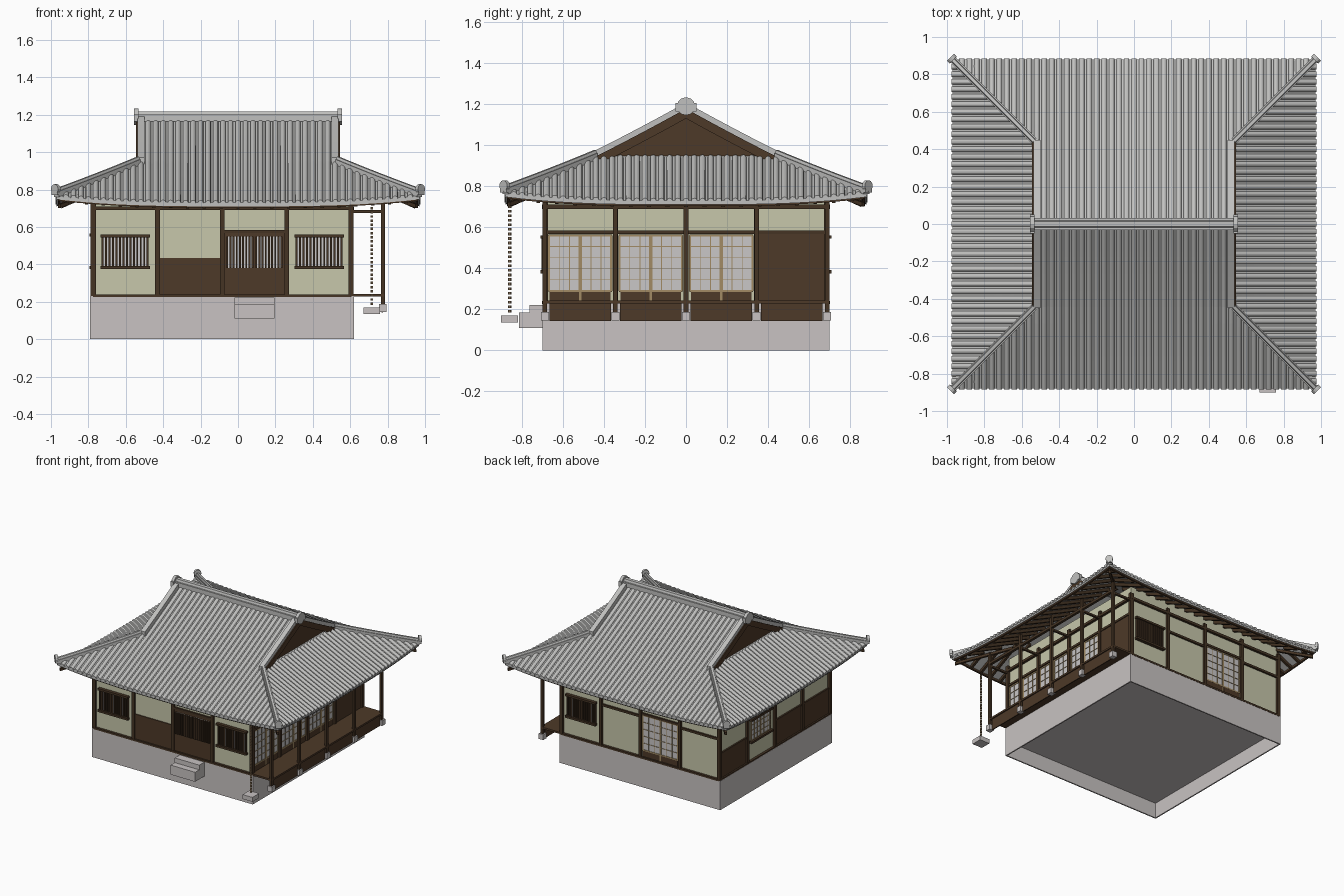
import bpy, bmesh, math
from mathutils import Vector, Matrix

if "Cube" in bpy.data.objects:
    bpy.data.objects.remove(bpy.data.objects["Cube"])

COLOURS = {
    "stone": (0.58, 0.545, 0.54), "roof_tile": (0.53, 0.53, 0.52),
    "plaster": (0.57, 0.57, 0.405), "brown_wood": (0.075, 0.041, 0.021),
    "dark_wood": (0.058, 0.033, 0.017), "paper": (0.585, 0.57, 0.57),
    "pale_wood": (0.36, 0.26, 0.13), "bronze": (0.34, 0.23, 0.13),
}
mats = {}
for name, rgb in COLOURS.items():
    m = bpy.data.materials.new(name)
    m.use_nodes = True
    m.diffuse_color = (*rgb, 1)
    m.node_tree.nodes["Principled BSDF"].inputs["Base Color"].default_value = (*rgb, 1)
    mats[name] = m

parts = {}


def part(name, mat):
    """Mesh under construction for one named part."""
    return parts.setdefault(name, (bmesh.new(), mat))[0]


def loft(bm, loops):
    rings = [[bm.verts.new(p) for p in loop] for loop in loops]
    n = len(rings[0])
    for a, b in zip(rings, rings[1:]):
        for i in range(n):
            j = (i + 1) % n
            bm.faces.new((a[i], a[j], b[j], b[i]))
    bm.faces.new(rings[0])
    bm.faces.new(rings[-1][::-1])


def sweep(bm, path, profile):
    """Carry a (sideways, up) profile along a path."""
    loops = []
    for i, p in enumerate(path):
        d = path[min(i + 1, len(path) - 1)] - path[max(i - 1, 0)]
        side = Vector((d.y, -d.x, 0)).normalized()
        loops.append([p + side * s + Vector((0, 0, h)) for s, h in profile])
    loft(bm, loops)


def box(bm, x, y, z):
    loft(bm, [[(x[0], y[0], h), (x[1], y[0], h), (x[1], y[1], h), (x[0], y[1], h)] for h in z])


def rect(w, h0, h1):
    return [(-w / 2, h0), (w / 2, h0), (w / 2, h1), (-w / 2, h1)]


def arch(r, base, n=6):
    top = [(r * math.cos(math.pi * i / n), r * math.sin(math.pi * i / n)) for i in range(n + 1)]
    return top + [(-r, -base), (r, -base)]


def disc(bm, centre, direction, r, depth, sides=12):
    rot = Vector(direction).to_track_quat("Z", "Y").to_matrix().to_4x4()
    bmesh.ops.create_cone(bm, cap_ends=True, segments=sides, radius1=r, radius2=r,
                          depth=depth, matrix=Matrix.Translation(centre) @ rot)


# Each side: outward axis, sign, wall plane distance
SIDES = {"front": (1, -1, 0.683), "back": (1, 1, 0.683), "left": (0, 1, 0.60), "right": (0, -1, 0.77)}
HALF = (0.97, 0.88)   # eave half sizes
BREAK = 0.44          # inset at which the gable starts
TOP = 0.88            # inset of the ridge


def roof_pt(side, a, e, dz=0.0):
    """Roof surface at position a along the eave, inset e from it."""
    axis, sign, _ = SIDES[side]
    u = min(1, abs(a) / (HALF[1 - axis] - e + 0.001))
    lift = 0.038 * u ** 3 * min(1, max(0, 1 - e / BREAK))
    p = Vector((0, 0, 0.73 + 0.45 * e + 0.06 * e * e + lift + dz))
    p[axis] = sign * (HALF[axis] - e)
    p[1 - axis] = a
    return p


def wbox(bm, side, a, o, z):
    """Box on a wall: a along it, o outward from it."""
    axis, sign, pos = SIDES[side]
    out = sorted(sign * (pos + v) for v in o)
    box(bm, *((out, a) if axis == 0 else (a, out)), z)


def steps(a, b, n):
    return [a + (b - a) * i / n for i in range(n + 1)]


# Stone base, hollow underneath
base = part("stone_base", "stone")
box(base, (-0.785, 0.615), (-0.695, 0.695), (0.12, 0.23))
for x in (-0.79, 0.61):
    box(base, (x, x + 0.01), (-0.7, 0.7), (0, 0.23))
for y in (-0.7, 0.69):
    box(base, (-0.79, 0.62), (y, y + 0.01), (0, 0.23))
entry = part("entrance_steps", "stone")
box(entry, (-0.02, 0.195), (-0.815, -0.70), (0.11, 0.185))
box(entry, (-0.02, 0.195), (-0.763, -0.70), (0.185, 0.222))

# Plaster walls and timber frame
box(part("plaster_walls", "plaster"), (-0.77, 0.60), (-0.683, 0.683), (0.23, 0.80))
POST_X = steps(-0.776, 0.606, 4)
POST_Y = steps(-0.688, 0.688, 4)
frame = part("timber_frame", "dark_wood")
for side, (axis, _, _) in SIDES.items():
    posts = POST_X if axis == 1 else POST_Y
    for a in posts:
        wbox(frame, side, (a - 0.0125, a + 0.0125), (-0.01, 0.017), (0.23, 0.74))
    for z in ((0.225, 0.24), (0.69, 0.71)):
        wbox(frame, side, (posts[0], posts[-1]), (-0.005, 0.019), z)


def bay(side, i):
    posts = POST_X if SIDES[side][0] == 1 else POST_Y
    return posts[i] + 0.0125, posts[i + 1] - 0.0125


def boards(side, i, top):
    wbox(part("wall_boards", "brown_wood"), side, bay(side, i), (0, 0.007), (0.24, top))


def lintel(side, i, z=0.568):
    wbox(frame, side, bay(side, i), (0, 0.014), (z, z + 0.017))


def lattice(side, a, z, n, out=0.0):
    """Paper backing with upright bars."""
    wbox(part("lattice_paper", "paper"), side, a, (0, out + 0.004), z)
    for c in steps(a[0], a[1], n):
        wbox(part("lattice_bars", "dark_wood"), side, (c - 0.005, c + 0.005), (0, out + 0.015), z)


def barred_window(side, i):
    a, b = bay(side, i)
    a, b = a + 0.04, b - 0.04
    lattice(side, (a, b), (0.38, 0.555), 13)
    for z in (0.375, 0.545):
        wbox(frame, side, (a - 0.012, b + 0.012), (0, 0.026), (z, z + 0.016))


def screens(side, i, z, skirt=None, inset=0.005, cols=3, rows=5):
    """Pair of paper screens with a pale grid."""
    a, b = bay(side, i)
    a, b = a + inset, b - inset
    pale = part("screen_grid", "pale_wood")
    for lo, hi in ((a, (a + b) / 2), ((a + b) / 2, b)):
        wbox(part("screen_paper", "paper"), side, (lo, hi), (0, 0.004), z)
        for k, c in enumerate(steps(lo + 0.003, hi - 0.003, cols)):
            w = 0.005 if k in (0, cols) else 0.0017
            wbox(pale, side, (c - w, c + w), (0, 0.008), z)
        for k, h in enumerate(steps(z[0], z[1], rows)):
            w = 0.005 if k in (0, rows) else 0.0017
            wbox(pale, side, (lo, hi), (0, 0.0075), (h - w, h + w))
        if skirt:
            wbox(part("wall_boards", "brown_wood"), side, (lo + 0.006, hi - 0.006), (0, 0.007), (skirt, z[0] - 0.003))
    if skirt:
        wbox(pale, side, ((a + b) / 2 - 0.006, (a + b) / 2 + 0.006), (0, 0.0065), (skirt, z[0]))


# Front: windows, half boards, lattice door
barred_window("front", 0)
boards("front", 1, 0.435)
boards("front", 2, 0.57)
lintel("front", 2)
a, b = bay("front", 2)
mid = (a + b) / 2
for span in ((a + 0.015, mid - 0.01), (mid + 0.01, b - 0.015)):
    lattice("front", span, (0.38, 0.55), 8, 0.006)
barred_window("front", 3)

# Back: window, plain bays, screen door
barred_window("back", 3)
lintel("back", 0, 0.545)
lintel("back", 1)
lintel("back", 2, 0.545)
screens("back", 1, (0.29, 0.565), 0.24)

# Right side: half boards and a screen window
for i in (0, 1, 3):
    boards("right", i, 0.435)
    wbox(frame, "right", bay("right", i), (0, 0.012), (0.43, 0.442))
screens("right", 2, (0.39, 0.55), None, 0.04, 3, 4)
a, b = bay("right", 2)
for z in (0.375, 0.55):
    wbox(frame, "right", (a + 0.025, b - 0.025), (0, 0.024), (z, z + 0.016))

# Left side: sliding screens along the veranda
for i in range(4):
    lintel("left", i)
    if i < 3:
        screens("left", i, (0.29, 0.56), 0.24)
boards("left", 3, 0.57)

# Veranda with posts on stones and a skirt between them
box(part("veranda_deck", "brown_wood"), (0.615, 0.785), (-0.70, 0.70), (0.228, 0.242))
veranda = part("veranda_frame", "dark_wood")
stones = part("post_stones", "stone")
box(veranda, (0.765, 0.785), (-0.70, 0.70), (0.69, 0.71))
for y in POST_Y:
    box(veranda, (0.765, 0.785), (y - 0.011, y + 0.011), (0.185, 0.79))
    box(veranda, (0.60, 0.785), (y - 0.008, y + 0.008), (0.675, 0.69))
    box(stones, (0.755, 0.795), (y - 0.02, y + 0.02), (0.145, 0.187))
for a, b in zip(POST_Y, POST_Y[1:]):
    box(part("veranda_skirt", "brown_wood"), (0.768, 0.776), (a + 0.022, b - 0.022), (0.142, 0.228))

# Rain chain and its stone
chain = part("rain_chain", "bronze")
for i in range(24):
    disc(chain, (0.715, -0.86, 0.19 + i * 0.0222), (0, 0, 1), 0.008, 0.013, 6)
box(part("chain_stone", "stone"), (0.672, 0.758), (-0.902, -0.818), (0.135, 0.17))

# Roof slabs, tile rows, eave boards and rafters
slab = part("roof_slab", "roof_tile")
tiles = part("roof_tile_rows", "roof_tile")
eaves = part("eave_boards", "brown_wood")
rafters = part("rafters", "dark_wood")
for side, (axis, _, _) in SIDES.items():
    main = axis == 1
    length = HALF[1 - axis]
    end = TOP if main else 0.46
    loops = []
    for e in steps(0, end, 12 if main else 7):
        half = max(length - e, 0.53) if main else length - e
        us = [half * u for u in steps(-1, 1, 24)]
        loops.append([roof_pt(side, v, e) for v in us] + [roof_pt(side, v, e, -0.02) for v in us[::-1]])
    loft(slab, loops)
    count = int((length - 0.02) / 0.04)
    for k in range(-count, count + 1):
        v = k * 0.04
        stop = end if main and abs(v) < 0.53 else min(BREAK, length - abs(v))
        sweep(tiles, [roof_pt(side, v, e) for e in steps(-0.006, stop, 10)], arch(0.0145, 0.008))
    sweep(eaves, [roof_pt(side, v, 0.015, -0.034) for v in steps(-length + 0.015, length - 0.015, 24)],
          rect(0.014, 0, 0.016))
    for k in range(-10, 11):
        v = k * 0.09
        stop = min(0.36, length - abs(v))
        if stop > 0.06:
            sweep(rafters, [roof_pt(side, v, e, -0.025) for e in steps(0.025, stop, 4)], rect(0.018, -0.018, 0.007))

# Ridge, gables, hips and end ornaments
ridges = part("roof_ridges", "roof_tile")
ornaments = part("ridge_ornaments", "roof_tile")
cap = [(-0.031, -0.01), (0.031, -0.01), (0.031, 0.026), (0.02, 0.026), (0.014, 0.043),
       (-0.014, 0.043), (-0.02, 0.026), (-0.031, 0.026)]
hip_cap = [(s * 0.62, h * 0.85) for s, h in cap]
sweep(ridges, [Vector((-0.54, 0, 1.175)), Vector((0.54, 0, 1.175))], cap)
for sx in (-1, 1):
    gable_x = sx * 0.515
    loft(part("gable_walls", "brown_wood"),
         [[(x, -0.43, 0.925), (x, 0.43, 0.925), (x, 0, 1.15)] for x in (gable_x, gable_x - sx * 0.01)])
    disc(ornaments, (sx * 0.543, 0, 1.19), (1, 0, 0), 0.044, 0.024)
    box(ornaments, sorted((sx * 0.531, sx * 0.555)), (-0.05, 0.05), (1.165, 1.205))
    for side in ("front", "back"):
        sy = SIDES[side][1]
        edge = steps(BREAK - 0.01, TOP, 8)
        sweep(ridges, [roof_pt(side, sx * 0.519, e) for e in edge], rect(0.038, -0.012, 0.036))
        sweep(part("gable_boards", "brown_wood"), [roof_pt(side, sx * 0.541, e) for e in edge],
              rect(0.009, -0.042, 0.006))
        sweep(ridges, [roof_pt(side, sx * (0.97 - e), e, 0.002) for e in steps(0, BREAK - 0.005, 10)], hip_cap)
        disc(ornaments, (sx * 0.974, sy * 0.884, 0.802), (sx, sy, 0), 0.027, 0.02)
        sweep(ornaments, [Vector((sx * 0.965, sy * 0.875, 0.77)), Vector((sx * 0.98, sy * 0.89, 0.77))],
              rect(0.045, 0, 0.03))
        sweep(rafters, [Vector((sx * 0.955, sy * 0.865, 0.712)), Vector((sx * 0.66, sy * 0.57, 0.82))],
              rect(0.018, -0.01, 0.01))

# Turn every part into an object
for name, (bm, mat) in parts.items():
    bmesh.ops.recalc_face_normals(bm, faces=bm.faces)
    mesh = bpy.data.meshes.new(name)
    bm.to_mesh(mesh)
    bm.free()
    mesh.materials.append(mats[mat])
    bpy.context.collection.objects.link(bpy.data.objects.new(name, mesh))
